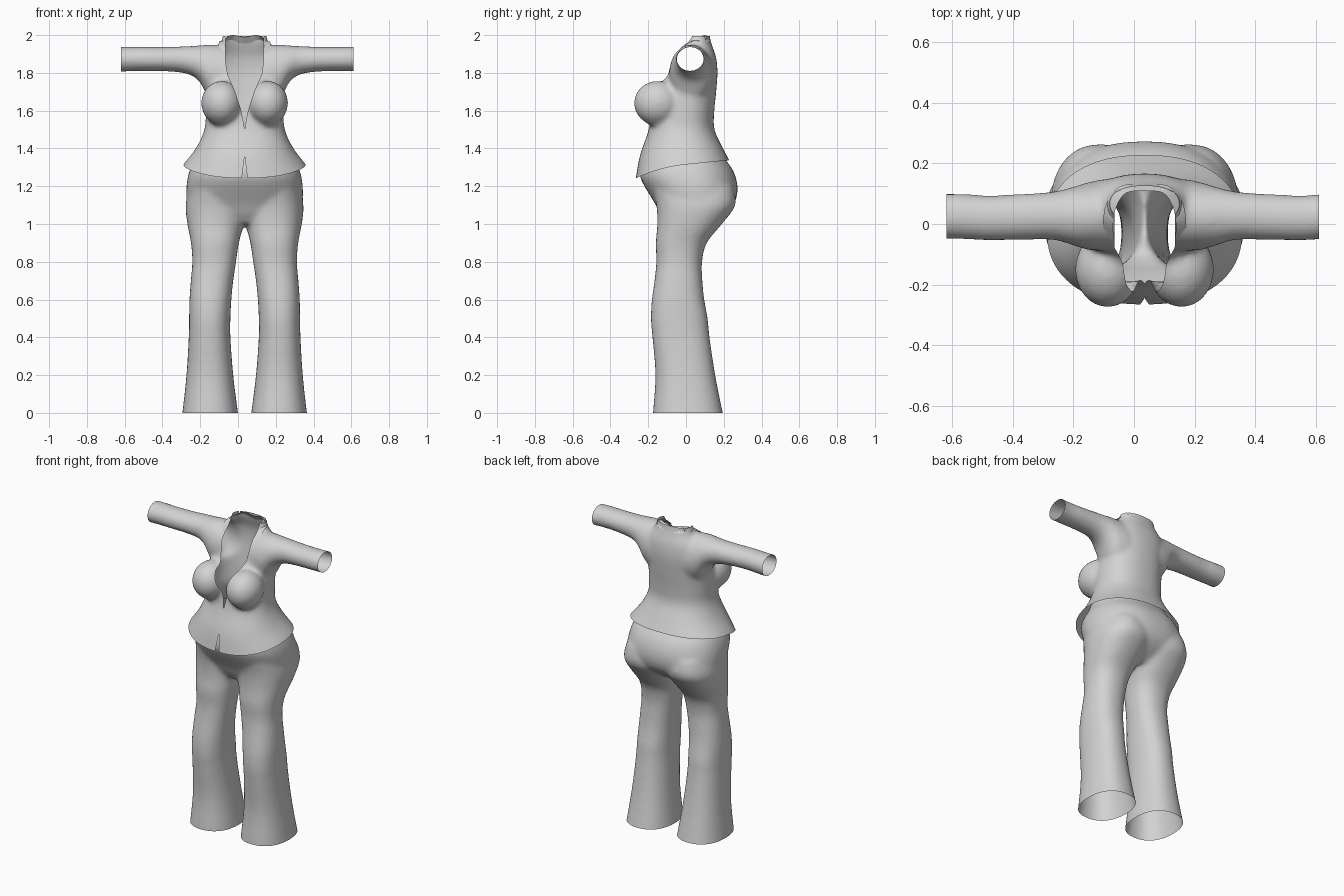
import bpy, bmesh, math
from mathutils import Matrix, Vector

if "Cube" in bpy.data.objects:
    bpy.data.objects.remove(bpy.data.objects["Cube"])

MID = 0.035      # body centre line
VOXEL = 0.012

cloth = bpy.data.materials.new("light grey cloth")
cloth.use_nodes = True
GREY = (0.65, 0.65, 0.65, 1)
cloth.diffuse_color = GREY
cloth.node_tree.nodes["Principled BSDF"].inputs["Base Color"].default_value = GREY


def smooth_rows(rows, steps=4):
    """Catmull-Rom interpolation of section rows."""
    out = []
    for i in range(len(rows) - 1):
        quad = [rows[max(0, min(len(rows) - 1, i + k))] for k in (-1, 0, 1, 2)]
        for s in range(steps):
            t = s / steps
            out.append([b + t / 2 * (c - a + t * (2 * a - 5 * b + 4 * c - d + t * (3 * (b - c) + d - a)))
                        for a, b, c, d in zip(*quad)])
    return out + [list(rows[-1])]


def loft(bm, rows, place, power=2.2, sides=40):
    """Closed loft; each row is (station, a min, a max, b min, b max)."""
    rings = []
    for t, a0, a1, b0, b1 in smooth_rows(rows):
        ring = []
        for k in range(sides):
            ang = math.tau * k / sides
            u, v = (math.copysign(abs(f) ** (2 / power), f) for f in (math.cos(ang), math.sin(ang)))
            ring.append(bm.verts.new(place(t, (a0 + a1 + u * (a1 - a0)) / 2, (b0 + b1 + v * (b1 - b0)) / 2)))
        rings.append(ring)
    faces = [bm.faces.new(rings[0]), bm.faces.new(rings[-1])]
    for lo, hi in zip(rings, rings[1:]):
        for k in range(sides):
            n = (k + 1) % sides
            faces.append(bm.faces.new((lo[k], lo[n], hi[n], hi[k])))
    bmesh.ops.recalc_face_normals(bm, faces=faces)


def add_object(name, bm):
    mesh = bpy.data.meshes.new(name)
    bm.to_mesh(mesh)
    bm.free()
    mesh.materials.append(cloth)
    for p in mesh.polygons:
        p.use_smooth = True
        p.material_index = 0
    ob = bpy.data.objects.new(name, mesh)
    bpy.context.collection.objects.link(ob)
    return ob


def fuse(bm):
    """Merge overlapping solids into one soft surface."""
    ob = add_object("blend_helper", bm)
    rem = ob.modifiers.new("Fuse", "REMESH")
    rem.mode = "VOXEL"
    rem.voxel_size = VOXEL
    soft = ob.modifiers.new("Soften", "SMOOTH")
    soft.factor, soft.iterations = 0.5, 12
    mesh = bpy.data.meshes.new_from_object(ob.evaluated_get(bpy.context.evaluated_depsgraph_get()))
    out = bmesh.new()
    out.from_mesh(mesh)
    bpy.data.objects.remove(ob)
    bpy.data.meshes.remove(mesh)
    return out


def cut(bm, co, normal, keep=None):
    """Slice by a plane; without a keep rule the outer side is removed."""
    faces = [f for f in bm.faces if keep is None or keep(f.calc_center_median())]
    geom = set(faces)
    for f in faces:
        geom.update(f.verts)
        geom.update(f.edges)
    bmesh.ops.bisect_plane(bm, geom=list(geom), dist=1e-5, plane_co=co, plane_no=Vector(normal).normalized(),
                           clear_outer=keep is None)


def open_front(bm, profile, depth):
    """Remove the front cloth within a half-width profile (half width, z)."""
    for (h0, z0), (h1, z1) in zip(profile, profile[1:]):
        for s in (-1, 1):
            cut(bm, (MID + s * h0, 0, z0), (z1 - z0, 0, s * (h0 - h1)),
                lambda c: c.y < depth + 0.02 and z0 - 0.02 < c.z < z1 + 0.02)

    def inside(c):
        for (h0, z0), (h1, z1) in zip(profile, profile[1:]):
            if z0 <= c.z < z1:
                return c.y < depth and abs(c.x - MID) < h0 + (h1 - h0) * (c.z - z0) / (z1 - z0)
        return False
    gone = [f for f in bm.faces if inside(f.calc_center_median())]
    bmesh.ops.delete(bm, geom=gone, context="FACES")


# Shirt: torso, bust and sleeves fused together
torso = [(1.2, .385, -.3, .27), (1.3, .335, -.27, .235), (1.4, .26, -.245, .19), (1.5, .213, -.2, .15),
         (1.6, .205, -.18, .15), (1.7, .2, -.16, .16), (1.8, .195, -.1, .167), (1.88, .185, -.07, .16),
         (1.94, .14, -.03, .14), (1.98, .12, 0, .128), (2.05, .11, .03, .12)]
sleeve = [(.05, -.09, .15, 1.65, 1.93), (.12, -.09, .15, 1.64, 1.945), (.19, -.085, .137, 1.67, 1.95),
          (.24, -.07, .122, 1.755, 1.945), (.3, -.053, .108, 1.793, 1.942), (.4, -.053, .1, 1.807, 1.938),
          (.52, -.055, .095, 1.81, 1.938), (.6, -.05, .1, 1.808, 1.938), (.7, -.05, .1, 1.805, 1.938)]
bm = bmesh.new()
loft(bm, [(z, -w, w, f, b) for z, w, f, b in torso], lambda t, a, b: (MID + a, b, t), 2.3)
for side in (-1, 1):
    loft(bm, sleeve, lambda t, a, b: (MID + side * t, a, b), 2)
    bmesh.ops.create_uvsphere(bm, u_segments=32, v_segments=20, radius=1,
                              matrix=Matrix.Translation((MID + side * .122, -.15, 1.64))
                              @ Matrix.Diagonal((.108, .126, .118, 1)))
bm = fuse(bm)

# Openings: cuffs, neck, hem, neckline and hem slit
cut(bm, (-.62, 0, 0), (-1, 0, 0))
cut(bm, (.612, 0, 0), (1, 0, 0))
cut(bm, (0, 0, 1.995), (0, 0, 1))
cut(bm, (0, 0, 1.315), (0, 0, -1))
cut(bm, (0, .105, 0), (0, 1, 0), lambda c: c.z > 1.9 and abs(c.x - MID) < .13)
open_front(bm, [(0, 1.51), (.018, 1.6), (.05, 1.7), (.09, 1.79), (.1, 1.86), (.1, 2.1)], .105)
open_front(bm, [(.026, 1.25), (0, 1.4)], -.1)

# Hem dips at the front and lifts at the back
for v in bm.verts:
    weight = max(0, min(1, (1.55 - v.co.z) / .235))
    v.co.z += weight * (.1 * v.co.y - .65 * min(0, v.co.y) ** 2)
add_object("shirt", bm)

# Collar: folded strip from the nape to two pointed tips
inner = [(0, .11, 1.988), (.06, .103, 2.0), (.092, .06, 1.988), (.105, 0, 1.955), (.1, -.045, 1.915)]
outer = [(0, .132, 1.955), (.08, .125, 1.965), (.125, .07, 1.968), (.137, .01, 1.955), (.137, -.06, 1.888)]
bm = bmesh.new()
rails = []
for rail in (inner, outer):
    half = smooth_rows(rail)
    full = [(-x, y, z) for x, y, z in reversed(half[1:])] + half
    rails.append([bm.verts.new((MID + x, y, z)) for x, y, z in full])
for i in range(len(rails[0]) - 1):
    bm.faces.new((rails[0][i], rails[1][i], rails[1][i + 1], rails[0][i + 1]))
bmesh.ops.recalc_face_normals(bm, faces=bm.faces)
add_object("collar", bm)

# Trousers: hips and two flared legs fused together
hips = [(1.0, .15, -.1, .12), (1.05, .25, -.135, .2), (1.1, .3, -.16, .25), (1.15, .309, -.19, .27),
        (1.2, .308, -.22, .273), (1.25, .301, -.243, .263), (1.3, .285, -.24, .24),
        (1.36, .25, -.215, .195), (1.45, .22, -.185, .14)]
leg = [(-.1, .02, .345, -.18, .22), (0, .035, .33, -.175, .195), (.2, .06, .308, -.162, .155),
       (.4, .075, .296, -.178, .125), (.5, .075, .294, -.186, .115), (.6, .07, .292, -.181, .097),
       (.7, .06, .285, -.167, .087), (.8, .045, .277, -.157, .085), (.9, .03, .284, -.16, .11),
       (1.0, .004, .303, -.152, .19), (1.1, -.02, .312, -.157, .262), (1.2, 0, .29, -.18, .25)]
bm = bmesh.new()
loft(bm, [(z, -w, w, f, b) for z, w, f, b in hips], lambda t, a, b: (MID + a, b, t), 2.3)
for side in (-1, 1):
    loft(bm, leg, lambda t, a, b: (MID + side * a, b, t), 2.3)
bm = fuse(bm)
cut(bm, (0, 0, 0), (0, 0, -1))
cut(bm, (0, 0, 1.4), (0, 0, 1))
add_object("trousers", bm)
